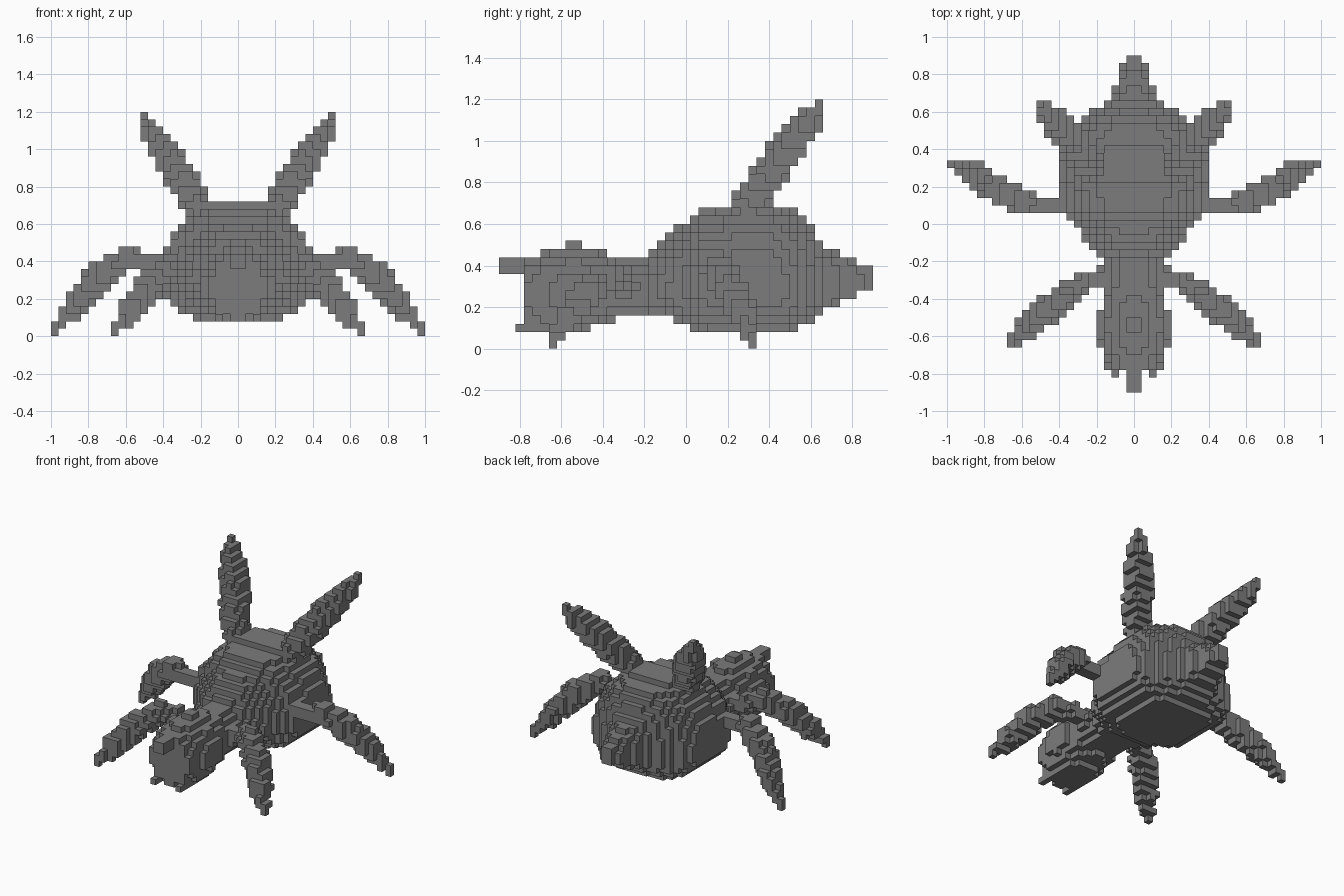
import bpy
import bmesh
from mathutils import Vector

cube = bpy.data.objects.get("Cube")
if cube:
    bpy.data.objects.remove(cube, do_unlink=True)

S = 0.04  # edge of one block

grey = bpy.data.materials.new("stone_grey")
grey.use_nodes = True
grey.diffuse_color = (0.2, 0.2, 0.2, 1)
grey.node_tree.nodes["Principled BSDF"].inputs["Base Color"].default_value = (0.2, 0.2, 0.2, 1)


# Solid tests: each returns a function that says whether a point is inside
def loft(sections, waist, p_top, p_low):
    """Sections along y: (y, half width, bottom, top)."""
    def inside(p):
        for a, b in zip(sections, sections[1:]):
            if a[0] <= p.y < b[0]:
                t = (p.y - a[0]) / (b[0] - a[0])
                w, lo, hi = (m + (n - m) * t for m, n in zip(a[1:], b[1:]))
                mid = lo + (hi - lo) * waist
                above = p.z > mid
                r = hi - mid if above else mid - lo
                e = p_top if above else p_low
                return (abs(p.x) / w) ** e + (abs(p.z - mid) / r) ** e <= 1
        return False
    return inside


def limb(points, side):
    """Chain of tapered capsules: (x, y, z, radius), mirrored by side."""
    chain = [(Vector(q[:3]), q[3]) for q in points]

    def inside(p):
        if p.x * side < 0:
            return False
        v = Vector((abs(p.x), p.y, p.z))
        for (a, ra), (b, rb) in zip(chain, chain[1:]):
            d = b - a
            t = max(0, min(1, (v - a).dot(d) / d.length_squared))
            if (v - a - d * t).length <= ra + (rb - ra) * t:
                return True
        return False
    return inside


def box(lo, hi, side=0):
    def inside(p):
        x = p.x * side if side else p.x
        return all(m < c < n for m, c, n in zip(lo, (x, p.y, p.z), hi))
    return inside


# Body with tail, and head with neck
body = [
    (-0.20, 0.16, 0.16, 0.44), (-0.10, 0.25, 0.15, 0.54), (0.00, 0.31, 0.11, 0.62),
    (0.08, 0.39, 0.08, 0.68), (0.20, 0.405, 0.07, 0.70), (0.24, 0.41, 0.07, 0.725),
    (0.40, 0.41, 0.07, 0.725), (0.44, 0.40, 0.07, 0.70), (0.49, 0.38, 0.07, 0.69),
    (0.54, 0.33, 0.09, 0.67), (0.58, 0.27, 0.11, 0.63), (0.62, 0.20, 0.15, 0.56),
    (0.66, 0.15, 0.18, 0.51),
    (0.70, 0.12, 0.20, 0.48), (0.78, 0.09, 0.24, 0.44), (0.90, 0.05, 0.28, 0.40),
]
head = [
    (-0.78, 0.135, 0.10, 0.43), (-0.68, 0.18, 0.08, 0.47), (-0.54, 0.20, 0.07, 0.49),
    (-0.44, 0.18, 0.11, 0.48), (-0.34, 0.16, 0.14, 0.45), (-0.20, 0.16, 0.16, 0.44),
]
# Limb paths on the left side
front_leg = [
    (0.14, -0.28, 0.28, 0.05), (0.26, -0.31, 0.34, 0.05), (0.36, -0.37, 0.36, 0.065),
    (0.48, -0.47, 0.27, 0.08), (0.58, -0.57, 0.14, 0.065), (0.66, -0.64, 0.02, 0.025),
]
rear_leg = [
    (0.36, 0.10, 0.41, 0.05), (0.50, 0.10, 0.41, 0.04), (0.59, 0.12, 0.42, 0.065),
    (0.72, 0.18, 0.34, 0.08), (0.85, 0.26, 0.20, 0.07), (0.98, 0.32, 0.02, 0.025),
]
horn = [
    (0.22, 0.30, 0.70, 0.075), (0.29, 0.38, 0.82, 0.085), (0.37, 0.49, 0.96, 0.085),
    (0.45, 0.58, 1.08, 0.065), (0.50, 0.64, 1.18, 0.025),
]

parts = [
    ("body", loft(body, 0.36, 2.2, 2.6)),
    ("head", loft(head, 0.5, 2.0, 2.4)),
    ("snout", box((-0.04, -0.9, 0.36), (0.04, -0.74, 0.44))),
    ("crest", box((-0.04, -0.58, 0.44), (0.04, -0.5, 0.52))),
]
for label, side in (("left", 1), ("right", -1)):
    parts += [
        (label + "_front_leg", limb(front_leg, side)),
        (label + "_rear_leg", limb(rear_leg, side)),
        (label + "_back_horn", limb(horn, side)),
        (label + "_mandible", box((0.08, -0.82, 0.08), (0.12, -0.64, 0.12), side)),
    ]

# Give every filled block to the first part that claims it
owner = {}
for i in range(-25, 25):
    for j in range(-22, 23):
        for k in range(30):
            p = Vector((i + 0.5, j, k + 0.5)) * S
            for name, inside in parts:
                if inside(p):
                    owner[i, j, k] = name
                    break


# Outer block faces become the mesh of each part
def build(name):
    bm = bmesh.new()
    verts = {}

    def corner(c):
        if c not in verts:
            verts[c] = bm.verts.new((c[0] * S, (c[1] - 0.5) * S, c[2] * S))
        return verts[c]

    for cell, part in owner.items():
        if part != name:
            continue
        for axis in range(3):
            u, v = (axis + 1) % 3, (axis + 2) % 3
            for step in (0, 1):
                near = list(cell)
                near[axis] += 2 * step - 1
                if tuple(near) in owner:
                    continue
                ring = []
                for du, dv in ((0, 0), (1, 0), (1, 1), (0, 1)):
                    c = list(cell)
                    c[axis] += step
                    c[u] += du
                    c[v] += dv
                    ring.append(corner(tuple(c)))
                bm.faces.new(ring if step else ring[::-1])
    mesh = bpy.data.meshes.new(name)
    bm.to_mesh(mesh)
    bm.free()
    mesh.materials.append(grey)
    bpy.context.collection.objects.link(bpy.data.objects.new(name, mesh))


for name, _ in parts:
    build(name)
